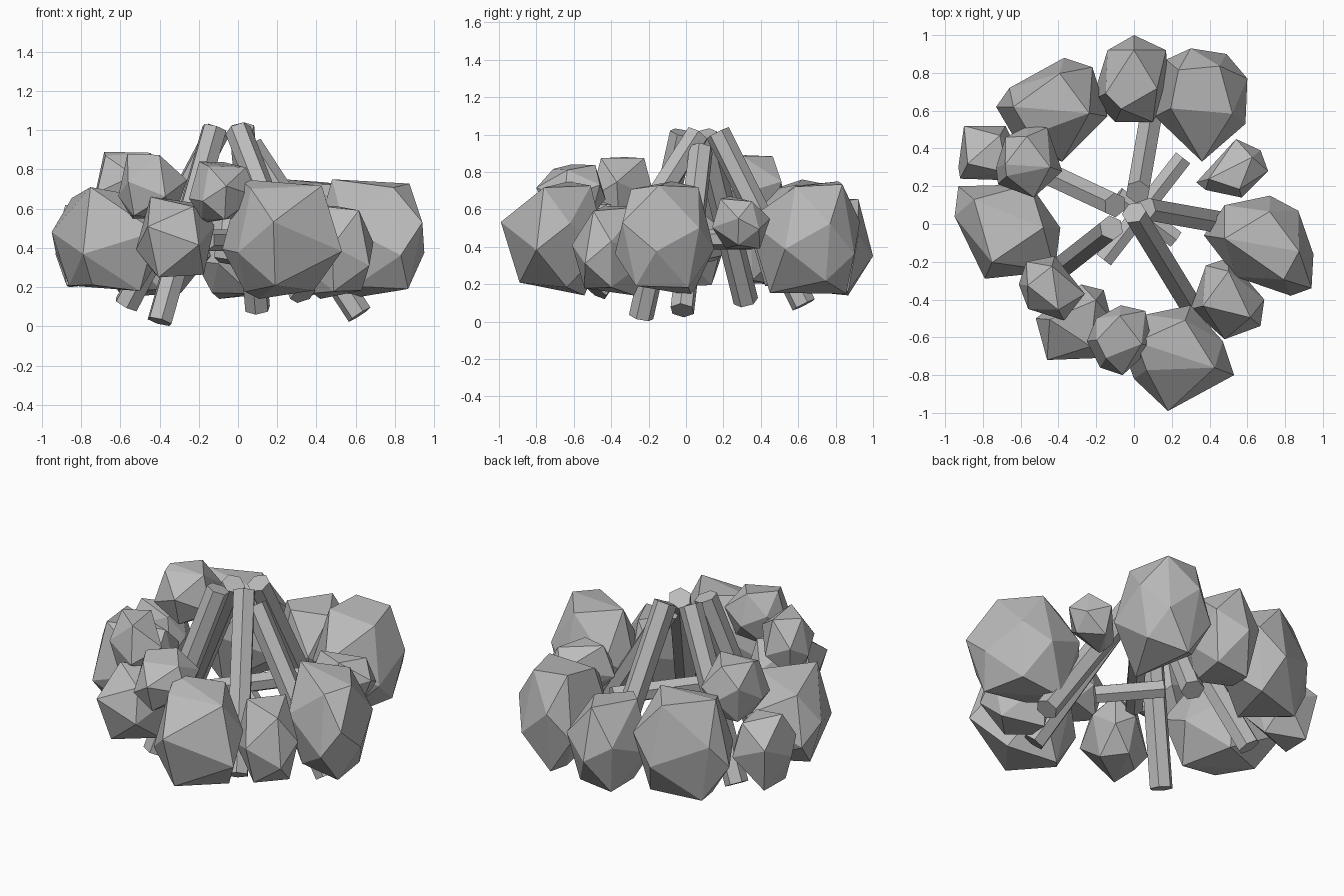
import bpy
import bmesh
import math
import random
from mathutils import Vector

random.seed(7)

cube = bpy.data.objects.get("Cube")
if cube:
    bpy.data.objects.remove(cube, do_unlink=True)

# One plain grey for stones and logs
grey = bpy.data.materials.new("stone_grey")
grey.use_nodes = True
colour = (0.5, 0.5, 0.5, 1)
grey.diffuse_color = colour
for node in grey.node_tree.nodes:
    if node.type == "BSDF_PRINCIPLED":
        node.inputs["Base Color"].default_value = colour
        node.inputs["Roughness"].default_value = 0.9


def add_object(name, bm):
    """Turn a bmesh into a flat shaded object in the shared grey."""
    bmesh.ops.recalc_face_normals(bm, faces=bm.faces[:])
    mesh = bpy.data.meshes.new(name)
    bm.to_mesh(mesh)
    bm.free()
    mesh.materials.append(grey)
    obj = bpy.data.objects.new(name, mesh)
    bpy.context.collection.objects.link(obj)
    return obj


def add_stone(name, low, high, *outline):
    """Faceted boulder: hull of a waist outline with narrower top and bottom."""
    height = high - low
    rim = [Vector((x, y, 0)) for x, y in outline]
    centre = sum(rim, Vector((0, 0, 0))) / len(rim)
    bm = bmesh.new()

    def add_point(corner, scale, level):
        p = centre.lerp(corner, scale)
        p.z = low + height * level
        bm.verts.new(p)

    for i, corner in enumerate(rim):
        upper = i % 2 == 0
        waist = random.uniform(.34, .44) if upper else random.uniform(.56, .66)
        add_point(corner, 1, waist)
        inset = 0 if i < 2 else random.uniform(0, .12)
        add_point(corner, .68, 1 - inset if upper else inset)
    # An extra low point keeps the base full
    add_point(rim[0], .6, .06)

    bmesh.ops.convex_hull(bm, input=bm.verts[:])
    loose = [v for v in bm.verts if not v.link_faces]
    bmesh.ops.delete(bm, geom=loose, context="VERTS")
    bmesh.ops.dissolve_limit(bm, angle_limit=math.radians(8),
                             verts=bm.verts[:], edges=bm.edges[:])
    add_object(name, bm)


def add_log(name, start, end, radius):
    """Six-sided log between two points."""
    start, end = Vector(start), Vector(end)
    axis = end - start
    bm = bmesh.new()
    bmesh.ops.create_cone(bm, cap_ends=True, segments=6, radius1=radius,
                          radius2=radius, depth=axis.length)
    obj = add_object(name, bm)
    obj.location = (start + end) / 2
    obj.rotation_euler = axis.to_track_quat("Z", "Y").to_euler()


# Ring of large and small stones
add_stone("back_stone", .14, .66, (-.22, .66), (-.14, .92), (0, 1), (.17, .92),
          (.18, .7), (.1, .54), (-.1, .54))
add_stone("back_left_stone", .15, .75, (.17, .87), (.3, .93), (.49, .9),
          (.6, .77), (.59, .53), (.36, .33), (.11, .57))
add_stone("small_left_stone", .39, .67, (.33, .22), (.54, .45), (.67, .39),
          (.71, .28), (.57, .14), (.38, .18))
add_stone("left_stone", .14, .75, (.37, -.06), (.48, .1), (.72, .15), (.87, .07),
          (.95, -.16), (.94, -.34), (.83, -.38), (.54, -.28))
add_stone("front_left_stone", .14, .62, (.3, -.45), (.38, -.22), (.5, -.18),
          (.69, -.4), (.67, -.54), (.48, -.61))
add_stone("front_stone", .14, .75, (-.08, -.6), (.06, -.48), (.3, -.43),
          (.47, -.62), (.53, -.8), (.18, -.99), (0, -.82))
add_stone("front_right_stone", .25, .66, (-.52, -.5), (-.46, -.72), (-.2, -.71),
          (-.12, -.5), (-.16, -.35), (-.28, -.32))
add_stone("right_stone", .18, .71, (-.79, -.29), (-.42, -.25), (-.39, -.02),
          (-.55, .21), (-.93, .2), (-.95, .04))
add_stone("rear_right_stone", .2, .62, (-.93, .3), (-.9, .52), (-.68, .52),
          (-.6, .35), (-.62, .23), (-.92, .24))
add_stone("back_right_stone", .15, .76, (-.73, .62), (-.66, .72), (-.37, .88),
          (-.22, .83), (-.14, .57), (-.38, .33), (-.6, .4))

# Small stones resting on top of the ring
add_stone("upper_front_stone", .53, .84, (-.25, -.62), (-.2, -.5), (-.07, -.43),
          (.06, -.46), (.1, -.65), (-.06, -.8), (-.18, -.76))
add_stone("upper_right_stone", .55, .88, (-.61, -.32), (-.57, -.2), (-.42, -.17),
          (-.26, -.37), (-.37, -.51), (-.56, -.45))
add_stone("upper_back_stone", .55, .89, (-.73, .3), (-.68, .46), (-.56, .52),
          (-.46, .51), (-.38, .28), (-.53, .14), (-.72, .21))

# Logs leaning together in the middle
leaning = 0.067
add_log("back_log", (.1, .63, .09), (.02, .17, 1.01), leaning)
add_log("back_right_log", (-.57, .32, .11), (-.1, .1, 1), leaning)
add_log("front_right_log", (-.4, -.24, .025), (-.12, -.02, 1.01), leaning)
add_log("front_left_log", (.33, -.48, .16), (0, .06, 1), leaning)
add_log("left_log", (.62, -.02, .06), (.06, .08, .92), leaning)

# Logs lying crossed beneath
add_log("lower_log", (-.16, -.19, .44), (.26, .35, .44), 0.055)
add_log("crossing_log", (.22, -.08, .33), (-.09, .15, .38), 0.055)
